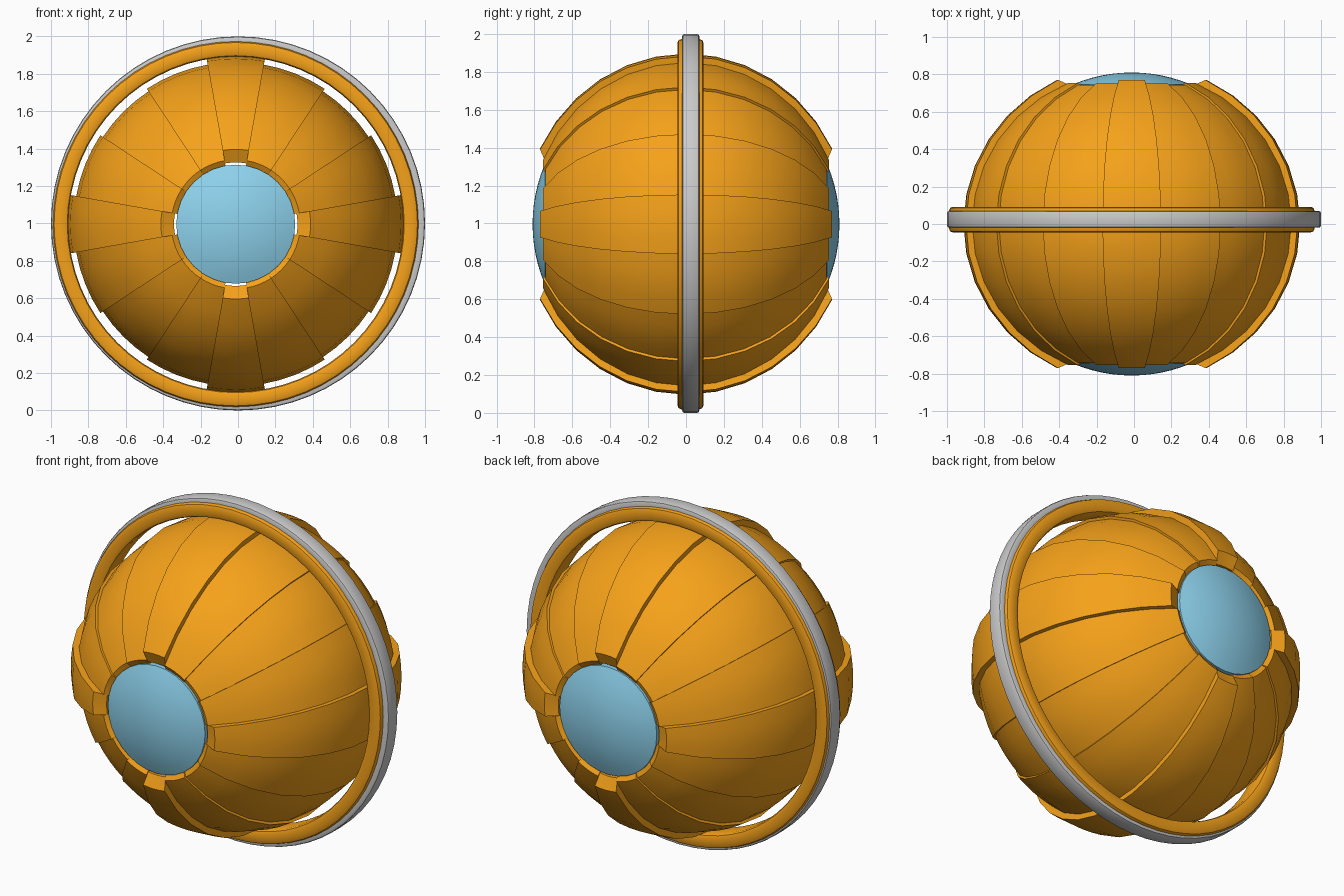
import bpy, bmesh
from math import sin, cos, radians, pi, sqrt, asin

if "Cube" in bpy.data.objects:
    bpy.data.objects.remove(bpy.data.objects["Cube"])


def material(name, color):
    m = bpy.data.materials.new(name)
    m.diffuse_color = (*color, 1)
    m.use_nodes = True
    m.node_tree.nodes["Principled BSDF"].inputs["Base Color"].default_value = m.diffuse_color
    return m


ORANGE = material("orange", (0.92, 0.36, 0.01))
BLUE = material("pale_blue", (0.27, 0.65, 0.85))


def sweep(name, profile, a0, a1, n, mat=None, closed=True, center=(-0.012, 0, 0.996)):
    """Sweep an (r, y) profile around the y axis between two angles in degrees."""
    full = abs(a1 - a0) >= 360
    bm = bmesh.new()
    rows = []
    for i in range(n if full else n + 1):
        a = radians(a0 + (a1 - a0) * i / n)
        rows.append([bm.verts.new((r * cos(a), y, r * sin(a))) for r, y in profile])
    m = len(profile)
    for i in range(n):
        p, q = rows[i], rows[(i + 1) % len(rows)]
        for j in range(m if closed else m - 1):
            k = (j + 1) % m
            bm.faces.new((p[j], p[k], q[k], q[j]))
    if closed and not full:
        bm.faces.new(rows[0])
        bm.faces.new(rows[-1])
    bmesh.ops.remove_doubles(bm, verts=bm.verts, dist=1e-5)
    bmesh.ops.recalc_face_normals(bm, faces=bm.faces)
    me = bpy.data.meshes.new(name)
    bm.to_mesh(me)
    bm.free()
    ob = bpy.data.objects.new(name, me)
    ob.location = center
    bpy.context.collection.objects.link(ob)
    if mat:
        me.materials.append(mat)
    bpy.ops.object.select_all(action='DESELECT')
    ob.select_set(True)
    bpy.context.view_layer.objects.active = ob
    bpy.ops.object.shade_smooth_by_angle(angle=radians(30))
    return ob


def shell_profile(R, half_len, r_end, tip, depth, n=12):
    """Elliptical arc from end to end, stepped in at both tips, closed by an inner arc."""
    t = pi / 2 - asin(r_end / R)
    angles = [-t + 2 * t * i / n for i in range(n + 1)]
    outer = [(R * cos(a), half_len * sin(a)) for a in angles]
    inner = [((R - depth) * cos(a), (half_len - depth) * sin(a)) for a in reversed(angles)]
    inner = inner[1:-1]
    return [(tip[0], -tip[1])] + outer + [tip, (tip[0], tip[1] - 0.05)] + inner + [(tip[0], 0.05 - tip[1])]


# Raised ribs and the panels between them, repeated in four quadrants
rib = shell_profile(0.9, 0.86, 0.4, (0.33, 0.74), 0.07)
side = shell_profile(0.866, 0.822, 0.345, (0.317, 0.735), 0.05)
corner = shell_profile(0.85, 0.812, 0.345, (0.317, 0.73), 0.05)
for k in range(4):
    b = 90 * k
    sweep(f"rib_{k}", rib, b - 10, b + 10, 4, ORANGE)
    sweep(f"side_panel_a_{k}", side, b + 10, b + 33.3, 4, ORANGE)
    sweep(f"corner_panel_{k}", corner, b + 33.3, b + 56.7, 4, ORANGE)
    sweep(f"side_panel_b_{k}", side, b + 56.7, b + 80, 4, ORANGE)

# Domed windows at front and back
for name, s in (("front_window", -1), ("back_window", 1)):
    dome = [(0.318 * i / 6, s * sqrt(0.81 ** 2 - (0.318 * i / 6) ** 2)) for i in range(7)]
    dome.append((0.318, s * 0.70))
    sweep(name, dome, 0, 360, 32, BLUE, closed=False)


def ring_profile(r0, r1, y0, y1, c):
    """Rectangle with chamfered, slightly rounded corners."""
    pts = []
    for r, y, a in ((r1 - c, y1 - c, 0), (r0 + c, y1 - c, 90), (r0 + c, y0 + c, 180), (r1 - c, y0 + c, 270)):
        for d in (0, 45, 90):
            t = radians(a + d)
            pts.append((r + c * cos(t), y + c * sin(t)))
    return pts


# Equatorial ring with a grey outer band
sweep("orange_ring", ring_profile(0.895, 0.977, -0.045, 0.092, 0.02), 0, 360, 64, ORANGE)
sweep("grey_band", ring_profile(0.94, 1.0, -0.02, 0.07, 0.012), 0, 360, 64, center=(0, 0, 1))
